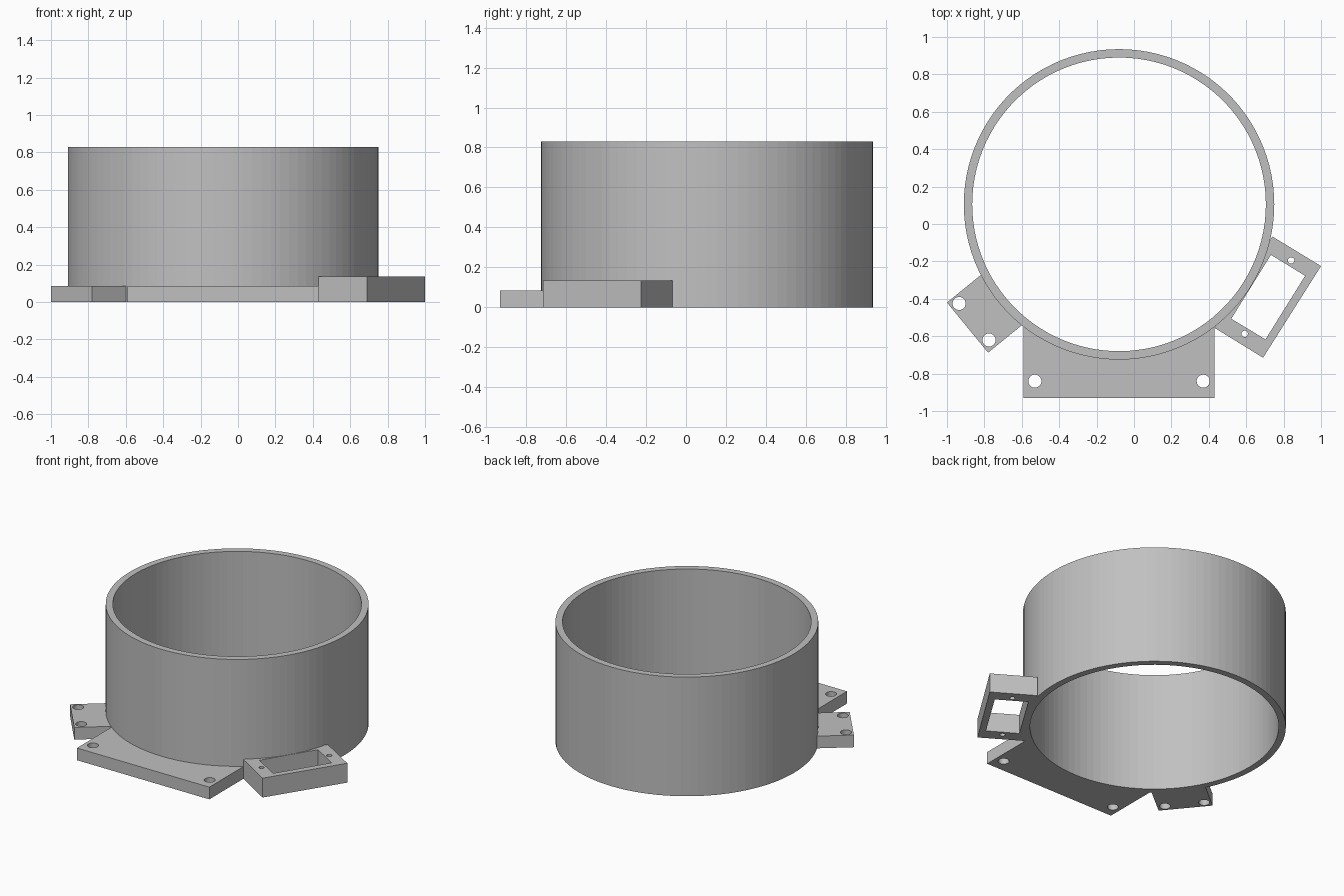
import bpy, bmesh, math
from mathutils import Vector

cube = bpy.data.objects.get("Cube")
if cube:
    bpy.data.objects.remove(cube, do_unlink=True)

CENTRE = Vector((-0.08, 0.105))
OUTER, INNER, HEIGHT, SEGMENTS = 0.83, 0.785, 0.83, 100

grey = bpy.data.materials.new("light grey plastic")
grey.use_nodes = True
colour = (0.53, 0.53, 0.53, 1)
grey.diffuse_color = colour
grey.node_tree.nodes["Principled BSDF"].inputs["Base Color"].default_value = colour


def circle(centre, radius, sides):
    return [(centre[0] + radius * math.cos(math.tau * i / sides),
             centre[1] + radius * math.sin(math.tau * i / sides)) for i in range(sides)]


def prism(name, outline, bottom, top):
    """Extrude a flat outline upwards into a solid."""
    bm = bmesh.new()
    base = bm.faces.new([bm.verts.new((x, y, bottom)) for x, y in outline])
    moved = bmesh.ops.extrude_face_region(bm, geom=[base])["geom"]
    bmesh.ops.translate(bm, vec=(0, 0, top - bottom),
                        verts=[v for v in moved if isinstance(v, bmesh.types.BMVert)])
    bmesh.ops.recalc_face_normals(bm, faces=bm.faces)
    mesh = bpy.data.meshes.new(name)
    bm.to_mesh(mesh)
    bm.free()
    mesh.materials.append(grey)
    obj = bpy.data.objects.new(name, mesh)
    bpy.context.collection.objects.link(obj)
    return obj


def cut(obj, outlines):
    """Cut every outline right through the solid and bake the result."""
    cutters = []
    for outline in outlines:
        cutter = prism("cutter", outline, -0.5, 1.5)
        cutter.hide_render = True
        mod = obj.modifiers.new("cut", "BOOLEAN")
        mod.operation, mod.solver, mod.object = "DIFFERENCE", "EXACT", cutter
        cutters.append(cutter)
    graph = bpy.context.evaluated_depsgraph_get()
    baked = bpy.data.meshes.new_from_object(obj.evaluated_get(graph))
    obj.modifiers.clear()
    obj.data = baked
    for cutter in cutters:
        bpy.data.objects.remove(cutter, do_unlink=True)


# Tall open ring
ring = prism("ring_wall", circle(CENTRE, OUTER, SEGMENTS), 0, HEIGHT)
cut(ring, [circle(CENTRE, INNER, SEGMENTS)])
wall = circle(CENTRE, OUTER, SEGMENTS)

# Wide front mounting plate with two screw holes
front = prism("front_mounting_plate",
              [(-0.59, -0.93), (0.43, -0.93), (0.43, -0.4), (-0.59, -0.4)], 0, 0.085)
cut(front, [wall] + [circle((x, -0.84), 0.035, 32) for x in (-0.53, 0.37)])

# Small angled side plate with two screw holes
side = prism("side_mounting_plate",
             [(-1, -0.42), (-0.78, -0.688), (-0.5, -0.46), (-0.72, -0.192)], 0, 0.085)
cut(side, [wall] + [circle(c, 0.035, 32) for c in ((-0.935, -0.425), (-0.775, -0.62))])

# Raised rectangular bracket with a window and two pin holes
bracket = prism("window_bracket",
                [(0.43, -0.555), (0.69, -0.715), (1, -0.225), (0.74, -0.067)], 0, 0.135)
window = [(0.52, -0.507), (0.703, -0.617), (0.915, -0.277), (0.732, -0.165)]
cut(bracket, [wall, window] + [circle(c, 0.017, 24) for c in ((0.84, -0.195), (0.592, -0.587))])
